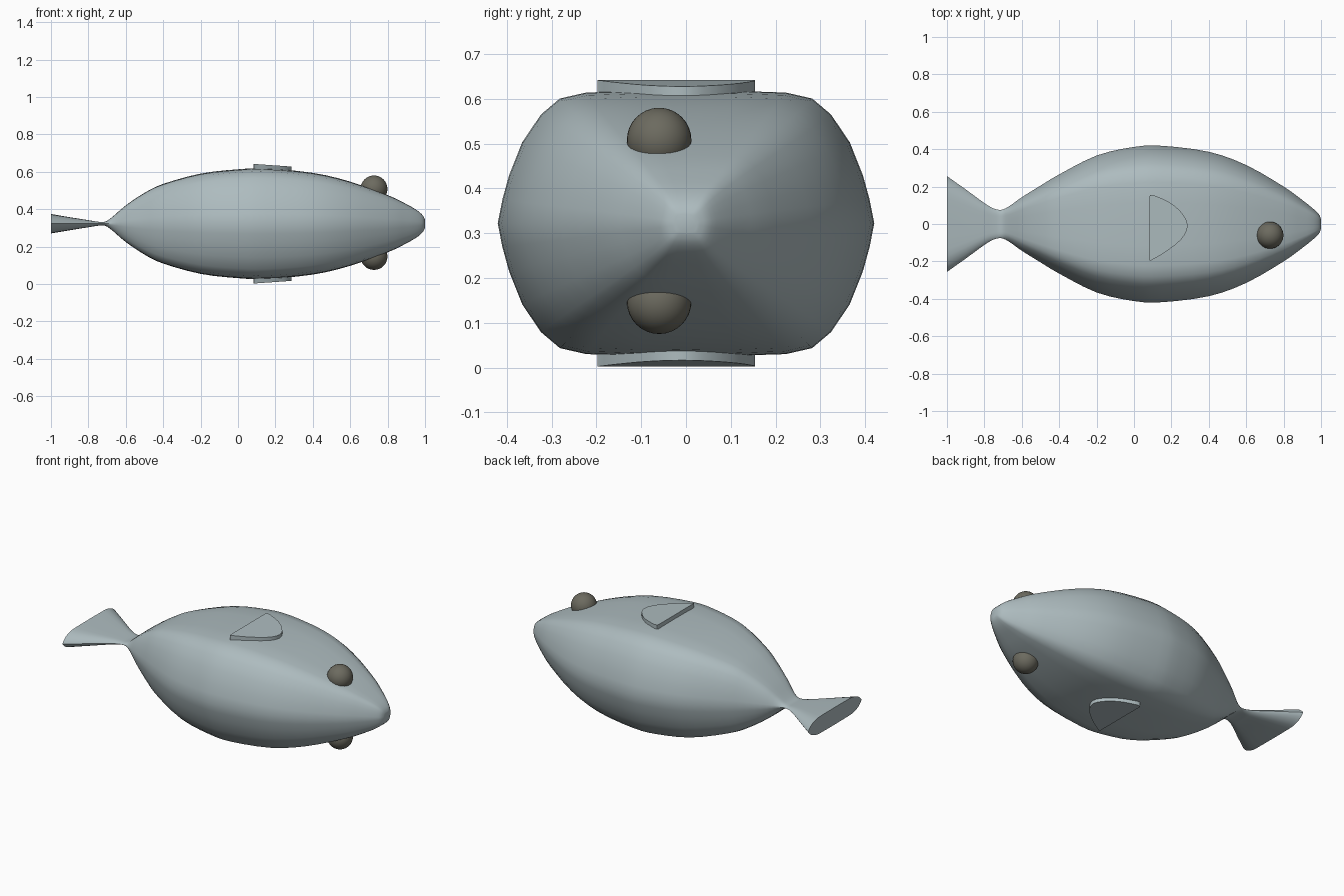
import bpy, bmesh, math

if "Cube" in bpy.data.objects:
    bpy.data.objects.remove(bpy.data.objects["Cube"])

ZC = 0.322  # height of the fish's mid plane


def material(name, rgb):
    m = bpy.data.materials.new(name)
    m.diffuse_color = (*rgb, 1)
    m.use_nodes = True
    m.node_tree.nodes["Principled BSDF"].inputs["Base Color"].default_value = m.diffuse_color
    return m


BODY = material("pale blue grey", (0.42, 0.50, 0.52))
EYE = material("dark olive grey", (0.15, 0.145, 0.115))


def finish(bm, name, mat, angle=40):
    bmesh.ops.recalc_face_normals(bm, faces=bm.faces[:])
    me = bpy.data.meshes.new(name)
    bm.to_mesh(me)
    bm.free()
    ob = bpy.data.objects.new(name, me)
    bpy.context.collection.objects.link(ob)
    me.materials.append(mat)
    bpy.ops.object.select_all(action='DESELECT')
    ob.select_set(True)
    bpy.context.view_layer.objects.active = ob
    bpy.ops.object.shade_smooth_by_angle(angle=math.radians(angle))
    return ob


def smooth_path(pts, steps, closed=False):
    """Catmull-Rom curve through the points."""
    n, out = len(pts), []
    for i in range(n if closed else n - 1):
        ids = [(i + k) % n if closed else min(max(i + k, 0), n - 1) for k in (-1, 0, 1, 2)]
        p0, p1, p2, p3 = (pts[k] for k in ids)
        for s in range(steps):
            t = s / steps
            out.append(tuple(0.5 * (2 * b + (c - a) * t + (2 * a - 5 * b + 4 * c - d) * t * t
                                    + (3 * b - a - 3 * c + d) * t ** 3)
                             for a, b, c, d in zip(p0, p1, p2, p3)))
    return out if closed else out + [pts[-1]]


# Body and tail: (x, half width in y, half height in z)
stations = [(-1, .256, .052), (-.9, .185, .035), (-.8, .112, .019), (-.75, .083, .011),
            (-.71, .076, .011), (-.67, .093, .038), (-.6, .143, .098), (-.5, .205, .165),
            (-.4, .265, .213), (-.2, .366, .268), (0, .412, .291), (.15, .418, .295),
            (.4, .386, .272), (.6, .315, .225), (.8, .2, .153), (.9, .128, .105),
            (.96, .08, .07), (.99, .05, .042), (1, .025, .02)]
# Quarter cross-section: soft ridge at the side, flat on top
quarter = [(1, 0), (.975, .18), (.94, .36), (.87, .61), (.77, .82), (.67, .94),
           (.53, .985), (.27, .997), (0, 1)]
half = quarter + [(-y, z) for y, z in quarter[-2::-1]]
section = half + [(y, -z) for y, z in half[-2:0:-1]]

bm = bmesh.new()
rings = [[bm.verts.new((x, w * y, ZC + h * z)) for y, z in section]
         for x, w, h in smooth_path(stations, 3)]
n = len(section)
for a, b in zip(rings, rings[1:]):
    for i in range(n):
        j = (i + 1) % n
        bm.faces.new((a[i], a[j], b[j], b[i]))
bm.faces.new(rings[0])
bm.faces.new(rings[-1])
finish(bm, "fish_body", BODY)

# Side fins: thin rounded plates tilted down towards the nose
curve = [(.105, .154), (.187, .118), (.255, .06), (.287, -.01), (.25, -.085),
         (.16, -.155), (.095, -.192)]
fin = [(.082, .145), (.086, .154)] + smooth_path(curve, 3) + [(.086, -.198), (.082, -.19)]
for side, name in ((1, "upper"), (-1, "lower")):
    bm = bmesh.new()
    layers = []
    for top in (0.32, 0.275):
        layers.append([bm.verts.new((x, y, ZC + side * (top - 0.07 * (x - .08))))
                       for x, y in fin])
    lo, hi = layers
    for i in range(len(fin)):
        j = (i + 1) % len(fin)
        bm.faces.new((lo[i], lo[j], hi[j], hi[i]))
    bm.faces.new(lo)
    bm.faces.new(hi)
    finish(bm, name + "_fin", BODY)

    # Eyes: balls half sunk into the head
    bm = bmesh.new()
    bmesh.ops.create_uvsphere(bm, u_segments=32, v_segments=16, radius=0.072)
    bmesh.ops.translate(bm, verts=bm.verts, vec=(.727, -.06, .3275 + side * .1805))
    finish(bm, name + "_eye", EYE)
